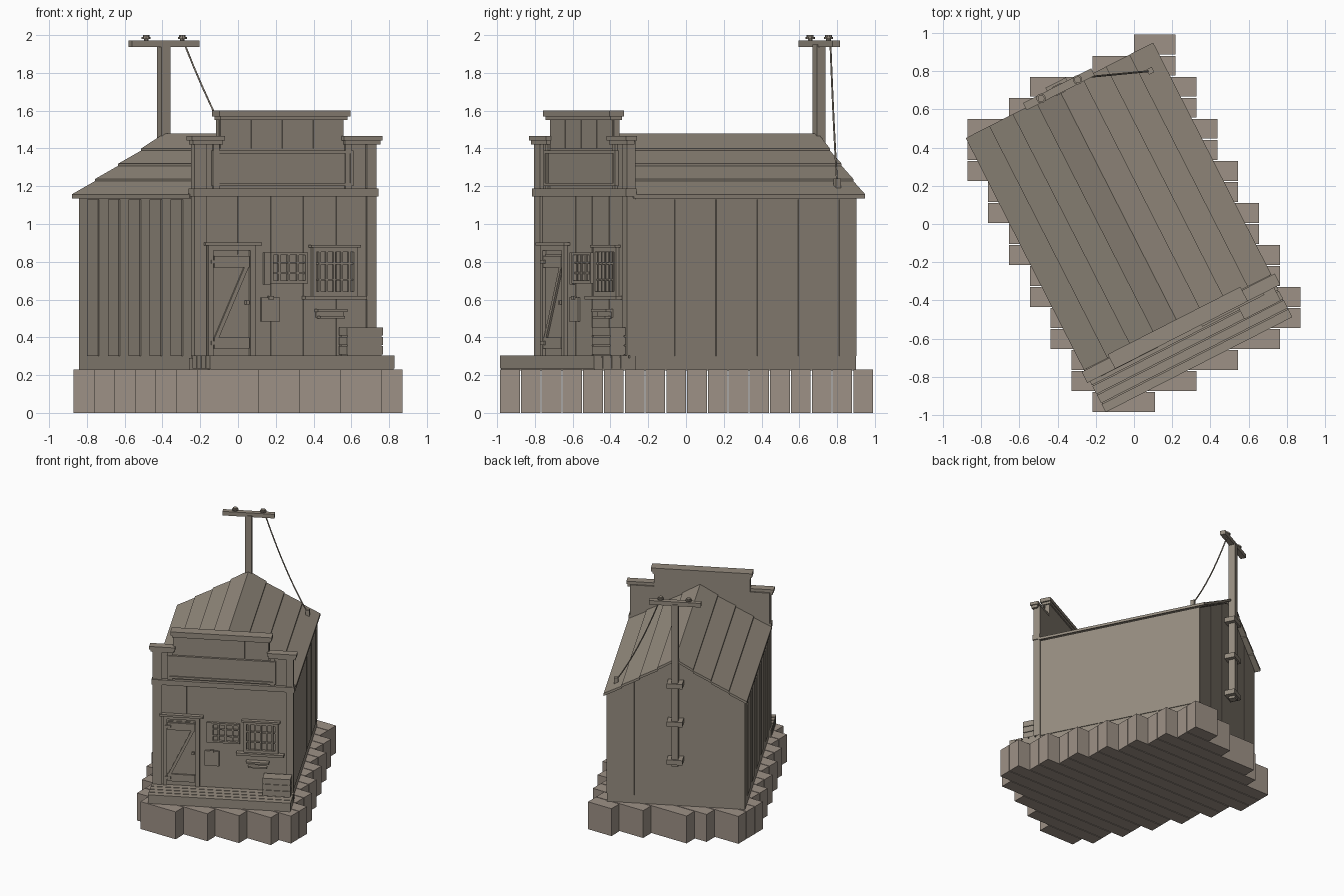
import bpy
from math import radians, pi
from mathutils import Matrix, Vector

cube = bpy.data.objects.get("Cube")
if cube:
    bpy.data.objects.remove(cube)


def material(name, color):
    m = bpy.data.materials.new(name)
    m.use_nodes = True
    m.diffuse_color = color
    m.node_tree.nodes["Principled BSDF"].inputs["Base Color"].default_value = color
    return m


WOOD = material("weathered wood", (0.30, 0.26, 0.21, 1))
STONE = material("foundation stone", (0.34, 0.285, 0.24, 1))
TURN = Matrix.Rotation(radians(27), 4, 'Z')   # the house stands turned on its plot
MID = -0.03                                   # centre line of the house


def prism(name, pts, v0, v1, mat=WOOD, turn=True):
    """Extrude a (u, z) outline from depth v0 to v1."""
    n = len(pts)
    verts = [(u, v, z) for v in (v0, v1) for u, z in pts]
    faces = [tuple(range(n)), tuple(range(2 * n - 1, n - 1, -1))]
    faces += [(i, i + n, (i + 1) % n + n, (i + 1) % n) for i in range(n)]
    me = bpy.data.meshes.new(name)
    me.from_pydata(verts, [], faces)
    me.materials.append(mat)
    ob = bpy.data.objects.new(name, me)
    bpy.context.collection.objects.link(ob)
    # consistent outward normals
    import bmesh
    bm = bmesh.new()
    bm.from_mesh(me)
    bmesh.ops.recalc_face_normals(bm, faces=bm.faces)
    bm.to_mesh(me)
    bm.free()
    if turn:
        ob.matrix_world = TURN
    return ob


def box(name, u0, u1, v0, v1, z0, z1, mat=WOOD, turn=True):
    return prism(name, [(u0, z0), (u1, z0), (u1, z1), (u0, z1)], v0, v1, mat, turn)


# Foundation: stepped rows of stone, aligned to the plot
step = 0.109
lefts = [0, -2, -5, -6, -8, -8, -8, -7, -7, -6, -6, -5, -5, -4, -4, -3, -3, -2]
rights = [2, 2, 3, 3, 4, 4, 5, 5, 6, 6, 7, 7, 8, 8, 7, 5, 3, 1]
for i, (a, b) in enumerate(zip(lefts, rights)):
    top = 0.99 - i * 0.11
    box("foundation_row", a * step, b * step, top - 0.104, top, 0, 0.23, STONE, False)

# Porch deck boards
for i in range(4):
    v = -0.81 + i * 0.053
    box("deck_board", -0.579, 0.517, v, v + 0.047, 0.235, 0.305)
box("deck_base", -0.575, 0.513, -0.805, -0.56, 0.225, 0.29)

# House body with gable
HALF, EAVE, RIDGE = 0.53, 1.135, 1.455


def gable(u):
    return RIDGE - (RIDGE - EAVE) * abs(u - MID) / HALF


prism("house_body", [(MID - HALF, 0.225), (MID + HALF, 0.225), (MID + HALF, EAVE),
                     (MID, RIDGE), (MID - HALF, EAVE)], -0.58, 0.755)

# Side wall boards
for i in range(6):
    v = 0.648 - i * 0.244
    box("left_wall_board", MID + HALF, MID + HALF + 0.006, max(v - 0.238, -0.575), v, 0.3, 1.13)
    if v - 0.128 > -0.6:
        box("right_wall_board", MID - HALF - 0.008, MID - HALF, v - 0.128, v, 0.3, 1.13)
box("left_corner_board", MID + HALF, MID + HALF + 0.006, 0.654, 0.755, 0.3, 1.13)

# Back wall boards follow the gable
edges = [MID - HALF + i * HALF * 0.4 for i in range(6)]
for a, b in zip(edges, edges[1:]):
    a, b = a + 0.003, b - 0.003
    pts = [(a, 0.3), (b, 0.3), (b, gable(b) - 0.005)]
    if a < MID < b:
        pts.append((MID, RIDGE - 0.005))
    prism("back_wall_board", pts + [(a, gable(a) - 0.005)], 0.755, 0.761)

# Lapped roof planks on both slopes
for s in (-1, 1):
    for i in range(4):
        d0 = 0.55 - i * 0.1375
        d1 = d0 - 0.1375
        z0 = 1.157 + i * 0.081
        z1 = z0 + (0.08 if i == 3 else 0.07)
        prism("roof_plank", [(MID + s * d0, z0), (MID + s * d1, z1),
                             (MID + s * d1, z1 - 0.02), (MID + s * d0, z0 - 0.022)], -0.575, 0.80)

# False front: backing, boards, corner posts and cornices
box("front_wall", -0.565, 0.508, -0.593, -0.56, 0.23, 1.44)
box("front_crown", -0.415, 0.325, -0.593, -0.56, 1.44, 1.57)
for i in range(5):
    a = -0.5 + i * 0.195
    box("front_board", a, min(a + 0.19, 0.455), -0.598, -0.593, 0.305, 1.15)
for i in range(4):
    a = -0.41 + i * 0.184
    box("crown_board", a, a + 0.178, -0.6, -0.593, 1.4, 1.55)
for a, b in ((-0.57, -0.5), (0.455, 0.512)):
    box("corner_post", a, b, -0.612, -0.57, 0.305, 1.15)
    box("upper_post", a, b, -0.612, -0.57, 1.18, 1.43)
for a, b in ((-0.455, -0.42), (0.33, 0.365)):
    box("inner_post", a, b, -0.607, -0.57, 1.18, 1.43)
box("middle_cornice", -0.578, 0.52, -0.62, -0.56, 1.145, 1.187)
for a, b in ((-0.585, -0.405), (0.32, 0.53)):
    box("side_cornice", a, b, -0.622, -0.575, 1.42, 1.445)
    box("side_cornice_cap", a - 0.01, b + 0.008, -0.63, -0.565, 1.443, 1.467)
box("top_cornice", -0.42, 0.335, -0.62, -0.55, 1.55, 1.572)
box("top_cornice_cap", -0.432, 0.347, -0.63, -0.545, 1.57, 1.6)


def frame(name, u0, u1, z0, z1, w, v0, v1):
    box(name, u0, u0 + w, v0, v1, z0, z1)
    box(name, u1 - w, u1, v0, v1, z0, z1)
    box(name, u0 + w, u1 - w, v0, v1, z0, z0 + w)
    box(name, u0 + w, u1 - w, v0, v1, z1 - w, z1)


# Blank sign panel
frame("sign_frame", -0.46, 0.375, 1.2, 1.39, 0.018, -0.612, -0.593)
box("sign_panel", -0.445, 0.36, -0.602, -0.59, 1.21, 1.38)

# Door with battens and diagonal brace
for a in (-0.49, -0.24):
    box("door_post", a, a + 0.03, -0.618, -0.59, 0.305, 0.885)
box("door_header", -0.515, -0.18, -0.632, -0.58, 0.885, 0.903)
box("door_lintel", -0.49, -0.21, -0.618, -0.59, 0.86, 0.885)
box("door_leaf", -0.455, -0.245, -0.604, -0.59, 0.305, 0.84)
for z in (0.34, 0.77):
    box("door_batten", -0.455, -0.245, -0.617, -0.6, z, z + 0.06)
    box("door_hinge", -0.475, -0.43, -0.624, -0.61, z + 0.02, z + 0.04)
prism("door_brace", [(-0.45, 0.4), (-0.425, 0.4), (-0.25, 0.77), (-0.275, 0.77)], -0.615, -0.6)
box("door_latch", -0.268, -0.25, -0.625, -0.6, 0.575, 0.595)


# Windows with glazing bars
def window(name, u0, u1, z0, z1, cols, rows, w):
    frame(name + "_frame", u0, u1, z0, z1, w, -0.618, -0.593)
    for i in range(1, cols):
        u = u0 + (u1 - u0) * i / cols
        box(name + "_bar", u - 0.006, u + 0.006, -0.612, -0.595, z0, z1)
    for i in range(1, rows):
        z = z0 + (z1 - z0) * i / rows
        box(name + "_rail", u0, u1, -0.61, -0.595, z - 0.005, z + 0.005)


window("small_window", -0.12, 0.1, 0.685, 0.85, 4, 3, 0.015)
box("small_window_shutter", -0.155, -0.12, -0.612, -0.593, 0.68, 0.85)
window("barred_window", 0.13, 0.395, 0.62, 0.875, 6, 3, 0.022)
box("window_header", 0.115, 0.41, -0.63, -0.59, 0.875, 0.89)
box("window_sill", 0.075, 0.44, -0.64, -0.59, 0.6, 0.62)

# Tray below the window and notice board
box("tray_back", 0.155, 0.32, -0.606, -0.593, 0.505, 0.55)
box("tray_shelf", 0.165, 0.31, -0.64, -0.6, 0.5, 0.512)
box("tray_rim", 0.15, 0.325, -0.64, -0.6, 0.535, 0.55)
box("notice_board", -0.17, -0.06, -0.61, -0.593, 0.485, 0.61)
box("notice_clip", -0.13, -0.1, -0.618, -0.6, 0.6, 0.618)

# Crate on the porch
box("crate", 0.295, 0.495, -0.7, -0.62, 0.305, 0.45)
for z in (0.305, 0.355, 0.405):
    box("crate_slat", 0.288, 0.502, -0.706, -0.614, z + 0.004, z + 0.048)

# Utility pole, brackets and crossbar
box("pole", MID - 0.026, MID + 0.026, 0.78, 0.832, 0.59, 1.95)
for z in (0.63, 0.95, 1.27):
    box("pole_bracket", MID - 0.06, MID + 0.06, 0.755, 0.845, z - 0.02, z + 0.02)
box("crossbar", MID - 0.2, MID + 0.2, 0.785, 0.827, 1.938, 1.972)
for u in (-0.135, 0.08):
    for r, z in ((0.012, 1.98), (0.025, 1.985), (0.018, 1.995)):
        bpy.ops.mesh.primitive_cylinder_add(vertices=10, radius=r, depth=0.01 if r > 0.015 else 0.022,
                                            location=TURN @ Vector((u, 0.806, z)))
        ob = bpy.context.object
        ob.name = "insulator"
        ob.data.materials.append(WOOD)

# Sagging wire down to a small anchor on the roof edge
start, end = Vector((-0.28, 0.765, 1.945)), Vector((0.085, 0.8, 1.22))
cu = bpy.data.curves.new("wire", 'CURVE')
cu.dimensions = '3D'
cu.bevel_depth = 0.005
cu.bevel_resolution = 1
cu.use_fill_caps = True
sp = cu.splines.new('POLY')
sp.points.add(8)
for i, p in enumerate(sp.points):
    t = i / 8
    q = start.lerp(end, t)
    p.co = (q.x, q.y, q.z - 0.2 * t * (1 - t), 1)
cu.materials.append(WOOD)
bpy.context.collection.objects.link(bpy.data.objects.new("wire", cu))
box("wire_anchor", 0.425, 0.455, 0.66, 0.69, 1.18, 1.24)
